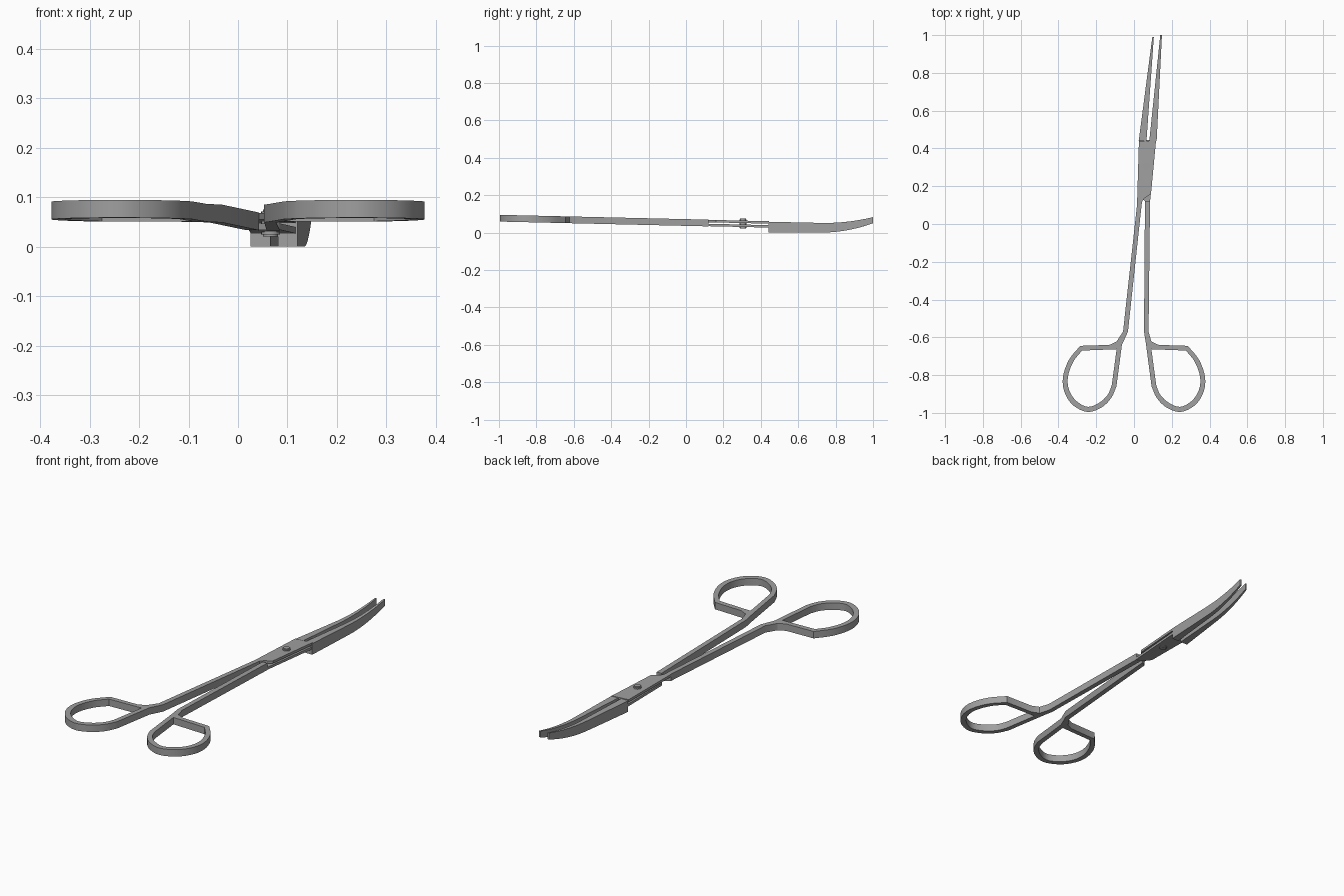
import bpy, bmesh, math
from mathutils import Vector

cube = bpy.data.objects.get("Cube")
if cube:
    bpy.data.objects.remove(cube)

steel = bpy.data.materials.new("steel grey")
steel.use_nodes = True
steel.diffuse_color = (0.35, 0.35, 0.35, 1)
steel.node_tree.nodes["Principled BSDF"].inputs["Base Color"].default_value = (0.35, 0.35, 0.35, 1)


def finish(name, mesh, angle=30):
    mesh.materials.clear()
    mesh.materials.append(steel)
    obj = bpy.data.objects.new(name, mesh)
    bpy.context.collection.objects.link(obj)
    bpy.ops.object.select_all(action='DESELECT')
    obj.select_set(True)
    bpy.context.view_layer.objects.active = obj
    bpy.ops.object.shade_smooth_by_angle(angle=math.radians(angle))
    return obj


def tilt(y):
    """Mid height of the scissors, falling from the rings to the joint."""
    return 0.054 - 0.023 * y


def plate(name, outlines, thickness, lift=0.0):
    """Flat outline with optional holes, extruded and tilted."""
    curve = bpy.data.curves.new(name, 'CURVE')
    curve.dimensions = '2D'
    curve.fill_mode = 'BOTH'
    curve.extrude = thickness / 2
    for pts in outlines:
        spline = curve.splines.new('POLY')
        spline.points.add(len(pts) - 1)
        for p, (x, y) in zip(spline.points, pts):
            p.co = (x, y, 0, 1)
        spline.use_cyclic_u = True
    temp = bpy.data.objects.new(name + "_outline", curve)
    mesh = bpy.data.meshes.new_from_object(temp)
    bpy.data.objects.remove(temp)
    for v in mesh.vertices:
        v.co.z += tilt(v.co.y) + lift
    bm = bmesh.new()
    bm.from_mesh(mesh)
    bmesh.ops.remove_doubles(bm, verts=bm.verts, dist=0.0001)
    bmesh.ops.recalc_face_normals(bm, faces=bm.faces)
    bm.to_mesh(mesh)
    bm.free()
    return finish(name, mesh)


def smooth_path(pts, steps=4):
    """Rounded path through the points."""
    p = [Vector(q) for q in pts]
    p = [2 * p[0] - p[1]] + p + [2 * p[-1] - p[-2]]
    out = []
    for a, b, c, d in zip(p, p[1:], p[2:], p[3:]):
        for i in range(steps):
            t = i / steps
            out.append(tuple(0.5 * (2 * b + (c - a) * t + (2 * a - 5 * b + 4 * c - d) * t * t
                                    + (3 * b - a - 3 * c + d) * t ** 3)))
    return out + [tuple(p[-2])]


# Finger ring profile, drawn for the +x side
ring_outer = smooth_path([(0.285, -0.645), (0.345, -0.72), (0.376, -0.81), (0.368, -0.89),
                          (0.322, -0.96), (0.245, -0.995), (0.17, -0.97), (0.12, -0.92), (0.093, -0.86)])
ring_hole = [(0.092, -0.663)] + smooth_path(
    [(0.275, -0.67), (0.322, -0.73), (0.35, -0.81), (0.343, -0.88),
     (0.305, -0.937), (0.245, -0.968), (0.185, -0.947), (0.14, -0.905), (0.118, -0.855)])


def handle(name, side, top_in, top_out, neck_in, neck_out):
    outer = [top_out, neck_out] + [(side * x, y) for x, y in
             [(0.092, -0.622), (0.13, -0.64)] + ring_outer + [(0.064, -0.64)]] + [neck_in, top_in]
    plate(name, [outer, [(side * x, y) for x, y in ring_hole]], 0.036)


# Handles: shank and finger ring in one piece
handle("right_handle", -1, (0.042, 0.116), (0.016, 0.10), (-0.032, -0.57), (-0.058, -0.57))
handle("left_handle", 1, (0.058, 0.12), (0.085, 0.12), (0.053, -0.57), (0.077, -0.57))

# Overlapping joint plates
plate("upper_joint_plate", [[(0.016, 0.10), (0.042, 0.116), (0.052, 0.133), (0.09, 0.16),
                             (0.117, 0.445), (0.026, 0.435)]], 0.013, 0.0105)
plate("lower_joint_plate", [[(0.085, 0.12), (0.058, 0.12), (0.022, 0.165), (0.026, 0.445),
                             (0.117, 0.445)]], 0.013, -0.0105)


# Blades, tapering and sweeping up to the tip
def blade(name, base, tip, y0, y1):
    bm = bmesh.new()
    rows = []
    count = 16
    for i in range(count + 1):
        t = i / count
        y = y0 + (y1 - y0) * t
        rise = max(0, (y - 0.72) / 0.28) ** 2
        low = 0.05 * rise
        high = 0.058 - 0.022 * (y - y0) + 0.037 * rise
        xa, xb = (base[k] + (tip[k] - base[k]) * t for k in (0, 1))
        rows.append([bm.verts.new(c) for c in
                     ((xa, y, low), (xb, y, low), (xb, y, high), (xa, y, high))])
    for r, s in zip(rows, rows[1:]):
        for k in range(4):
            n = (k + 1) % 4
            bm.faces.new((r[k], r[n], s[n], s[k]))
    bm.faces.new(rows[0])
    bm.faces.new(rows[-1])
    bmesh.ops.recalc_face_normals(bm, faces=bm.faces)
    mesh = bpy.data.meshes.new(name)
    bm.to_mesh(mesh)
    bm.free()
    finish(name, mesh)


blade("left_blade", (0.081, 0.120), (0.139, 0.148), 0.44, 1.0)
blade("right_blade", (0.025, 0.066), (0.097, 0.105), 0.44, 0.99)

# Pivot screw with domed heads
bm = bmesh.new()
bmesh.ops.create_cone(bm, cap_ends=True, segments=24, radius1=0.019, radius2=0.019, depth=0.054)
rims = [e for e in bm.edges if abs(e.verts[0].co.z - e.verts[1].co.z) < 0.001]
bmesh.ops.bevel(bm, geom=rims, offset=0.004, segments=2, affect='EDGES')
bmesh.ops.translate(bm, verts=bm.verts, vec=(0.066, 0.305, 0.048))
mesh = bpy.data.meshes.new("pivot_screw")
bm.to_mesh(mesh)
bm.free()
finish("pivot_screw", mesh, 40)
